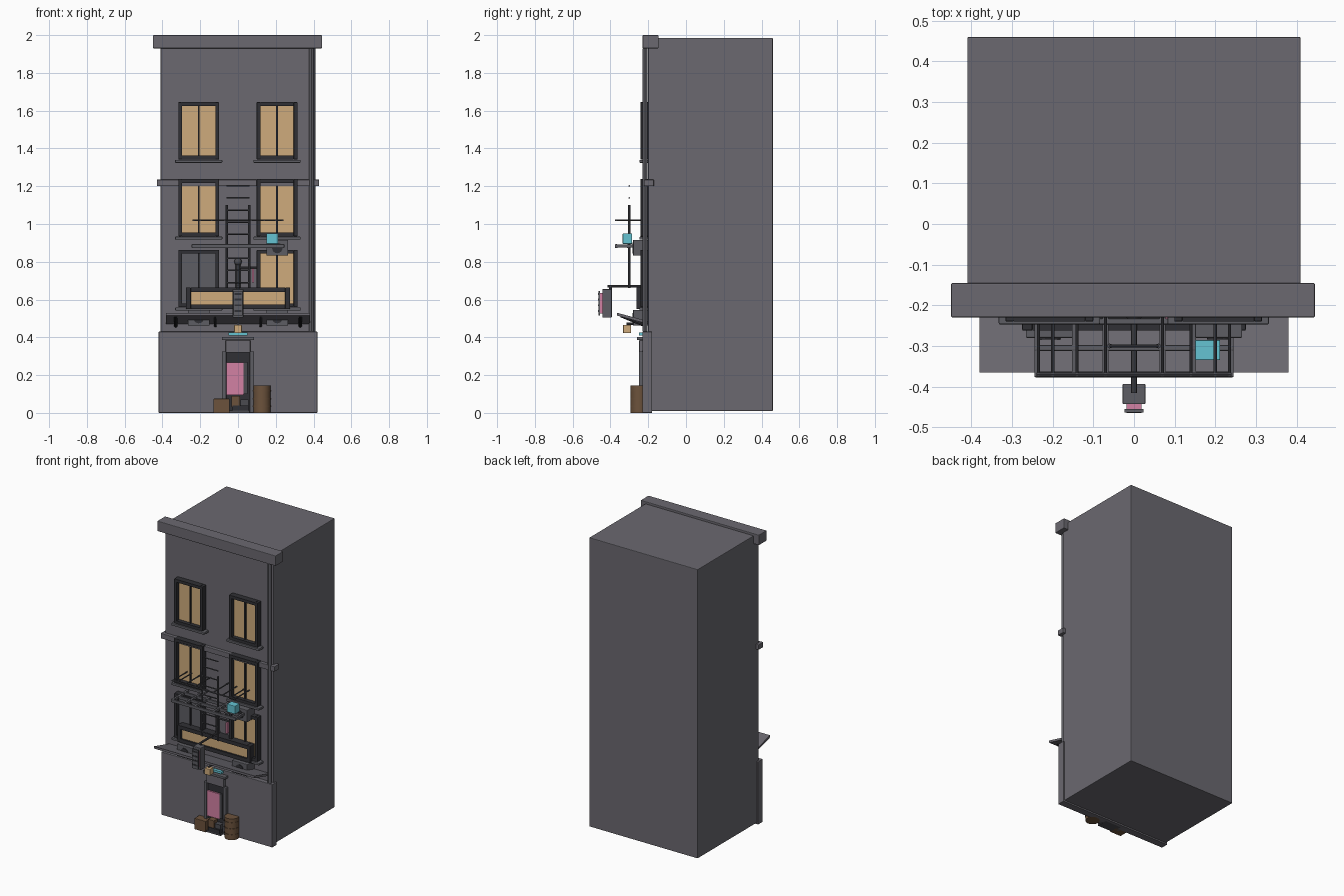
import bpy
from math import pi
from mathutils import Vector

cube = bpy.data.objects.get("Cube")
if cube:
    bpy.data.objects.remove(cube, do_unlink=True)


def mat(name, r, g, b):
    m = bpy.data.materials.new(name)
    m.use_nodes = True
    m.diffuse_color = (r, g, b, 1)
    m.node_tree.nodes["Principled BSDF"].inputs["Base Color"].default_value = (r, g, b, 1)
    return m


WALL = mat("wall grey", .145, .14, .16)
TRIM = mat("trim grey", .11, .11, .125)
DARK = mat("dark frame", .03, .03, .035)
METAL = mat("dark metal", .07, .07, .08)
GLOW = mat("warm glow", .62, .41, .2)
PINK = mat("pink sign", .65, .22, .37)
CYAN = mat("cyan light", .13, .55, .65)
WOOD = mat("brown wood", .15, .085, .045)


def box(name, x, y, z, m, bevel=0):
    """Box spanning the given (low, high) ranges."""
    c = [(a + b) / 2 for a, b in (x, y, z)]
    bpy.ops.mesh.primitive_cube_add(size=1, location=c)
    o = bpy.context.object
    o.name = name
    o.scale = [b - a for a, b in (x, y, z)]
    bpy.ops.object.transform_apply(location=False, rotation=False)
    o.data.materials.append(m)
    if bevel:
        mod = o.modifiers.new("soft edges", "BEVEL")
        mod.width = bevel
        mod.segments = 2
    return o


def rod(name, a, b, r, m, sides=8):
    """Cylinder between two points."""
    a, b = Vector(a), Vector(b)
    bpy.ops.mesh.primitive_cylinder_add(vertices=sides, radius=r, depth=(b - a).length,
                                        location=(a + b) / 2)
    o = bpy.context.object
    o.name = name
    o.rotation_euler = (b - a).to_track_quat("Z", "Y").to_euler()
    o.data.materials.append(m)
    bpy.ops.object.shade_smooth_by_angle()
    return o


def frame(name, x, y, z, t, m):
    """Four bars around an opening that faces the front."""
    box(name + "_left", (x[0], x[0] + t), y, z, m, .003)
    box(name + "_right", (x[1] - t, x[1]), y, z, m, .003)
    inner = (x[0] + t, x[1] - t)
    box(name + "_bottom", inner, y, (z[0], z[0] + t), m)
    box(name + "_top", inner, y, (z[1] - t, z[1]), m)


# Building shell
box("building", (-.41, .41), (-.2, .46), (.01, 1.985), WALL, .004)
box("base_wall", (-.42, .42), (-.23, -.18), (0, .43), WALL, .003)
box("cornice", (-.45, .445), (-.23, -.145), (1.93, 2), WALL, .004)
box("string_course", (-.43, .43), (-.222, -.17), (1.2, 1.235), WALL, .003)
rod("downpipe", (.39, -.216, .43), (.39, -.216, 1.93), .013, TRIM, 12)


# Windows
def window(name, cx, z0, glass):
    x, z = (cx - .108, cx + .108), (z0, z0 + .303)
    frame(name + "_frame", x, (-.24, -.198), z, .02, DARK)
    box(name + "_glass", (x[0] + .015, x[1] - .015), (-.213, -.198), (z0 + .015, z0 + .288), glass)
    box(name + "_mullion", (cx - .005, cx + .005), (-.222, -.21), (z0 + .02, z0 + .283), DARK)
    box(name + "_sill", (cx - .125, cx + .125), (-.247, -.198), (z0 - .018, z0 - .002), TRIM, .004)


for row, z0 in (("lower", .56), ("middle", .935), ("upper", 1.342)):
    for side, cx in (("right", -.208), ("left", .207)):
        unlit = row == "lower" and side == "right"
        window(f"{row}_{side}_window", cx, z0, TRIM if unlit else GLOW)

# Long lit sign over the awning
frame("long_sign_frame", (-.275, .275), (-.262, -.2), (.55, .665), .025, DARK)
box("long_sign_panel", (-.255, .255), (-.25, -.2), (.57, .645), GLOW)

# Awning, tilted up toward the street
awning = box("awning", (-.38, .38), (-.365, -.2), (.515, .53), WALL)
for v in awning.data.vertices:
    if v.co.y > 0:
        v.co.z -= .045
for sx in (-1, 1):
    rod("awning_brace", (sx * .33, -.21, .46), (sx * .33, -.345, .515), .009, DARK)
    rod("awning_strut", (sx * .12, -.21, .46), (sx * .12, -.345, .515), .007, METAL)


# Air conditioners with round fans
def cooler(cx, z0):
    box("cooler_case", (cx - .058, cx + .058), (-.28, -.2), (z0, z0 + .083), TRIM, .003)
    rod("cooler_fan", (cx, -.284, z0 + .04), (cx, -.278, z0 + .04), .028, DARK, 16)


cooler(-.208, .462)
cooler(.208, .462)
cooler(.208, .833)

# Fire escape platform
for y in (-.37, -.305, -.24):
    box("platform_beam", (-.245, .245), (y - .007, y + .007), (.873, .893), TRIM, .003)
for x in (-.238, -.145, -.07, .07, .145, .238):
    box("platform_slat", (x - .007, x + .007), (-.37, -.2), (.875, .891), TRIM)

# Handrail layer above the platform
rod("handrail", (-.24, -.37, 1.02), (.24, -.37, 1.02), .005, METAL)
for x in (-.235, -.2, -.14, -.07, .07, .14, .2, .235):
    rod("handrail_arm", (x, -.375, 1.02), (x, -.2, 1.02), .004, METAL)

# Ladder
for x in (-.06, .06):
    rod("ladder_rail", (x, -.3, .66), (x, -.3, 1.1), .006, METAL)
for i in range(9):
    z = .69 + i * .064
    rod("ladder_rung", (-.06, -.3, z), (.06, -.3, z), .004, METAL)

# Cyan storage box on the platform
box("cyan_box", (.15, .212), (-.335, -.285), (.895, .95), CYAN, .003)

# Hanging street sign
rod("sign_arm", (0, -.2, .67), (0, -.415, .67), .007, METAL)
rod("sign_hanger", (0, -.4, .64), (0, -.4, .67), .007, METAL)
box("sign_case", (-.028, .028), (-.443, -.393), (.505, .655), TRIM, .002)
box("sign_glow", (-.018, .018), (-.455, -.443), (.525, .635), PINK)
box("sign_face", (-.023, .023), (-.463, -.455), (.515, .645), TRIM)
for i in range(4):
    z = .535 + i * .03
    box("sign_vent", (-.018, .018), (-.465, -.463), (z, z + .01), DARK)

# Wall lamp post with side arm and pink blade sign
rod("lamp_stem", (0, -.222, .66), (0, -.222, .8), .012, METAL)
bpy.ops.mesh.primitive_uv_sphere_add(segments=16, ring_count=8, radius=.02, location=(0, -.222, .8))
bpy.context.object.name = "lamp_knob"
bpy.context.object.data.materials.append(METAL)
bpy.ops.object.shade_smooth_by_angle()
rod("blade_sign_arm", (0, -.22, .77), (.1, -.22, .77), .006, METAL)
box("blade_sign", (.074, .084), (-.238, -.2), (.69, .765), PINK)

# Doorway
box("door_recess", (-.07, .07), (-.234, -.22), (.01, .33), DARK)
for sx in (-1, 1):
    box("door_post", tuple(sorted((sx * .062, sx * .085))), (-.25, -.22), (0, .325), TRIM, .003)
box("door_lintel", (-.065, .065), (-.248, -.22), (.32, .385), WALL, .003)
box("door_cap", (-.085, .085), (-.26, -.22), (.385, .402), TRIM, .003)
box("pink_door_panel", (-.065, .03), (-.245, -.23), (.095, .268), PINK)
box("door_side_bar", (.03, .05), (-.243, -.23), (.1, .27), METAL)
box("door_step", (-.06, .06), (-.275, -.2), (0, .012), METAL)
box("cyan_strip", (-.05, .05), (-.25, -.225), (.41, .425), CYAN)

# Lantern
box("lantern", (-.02, .02), (-.333, -.291), (.423, .466), GLOW, .003)
rod("lantern_arm", (0, -.22, .472), (0, -.315, .472), .006, METAL)

# Barrel with hoops
rod("barrel", (.127, -.248, 0), (.127, -.248, .145), .045, WOOD, 20)
for z in (.03, .07, .112):
    rod("barrel_hoop", (.127, -.248, z), (.127, -.248, z + .008), .047, WOOD, 20)

# Crates and clutter by the door
box("crate", (-.13, -.045), (-.285, -.225), (0, .075), WOOD, .002)
box("small_crate", (-.035, .01), (-.275, -.235), (.03, .09), WOOD, .002)
box("junk_box", (-.03, .055), (-.28, -.235), (.012, .04), DARK)
box("junk_case", (.012, .055), (-.268, -.235), (.04, .07), METAL)
